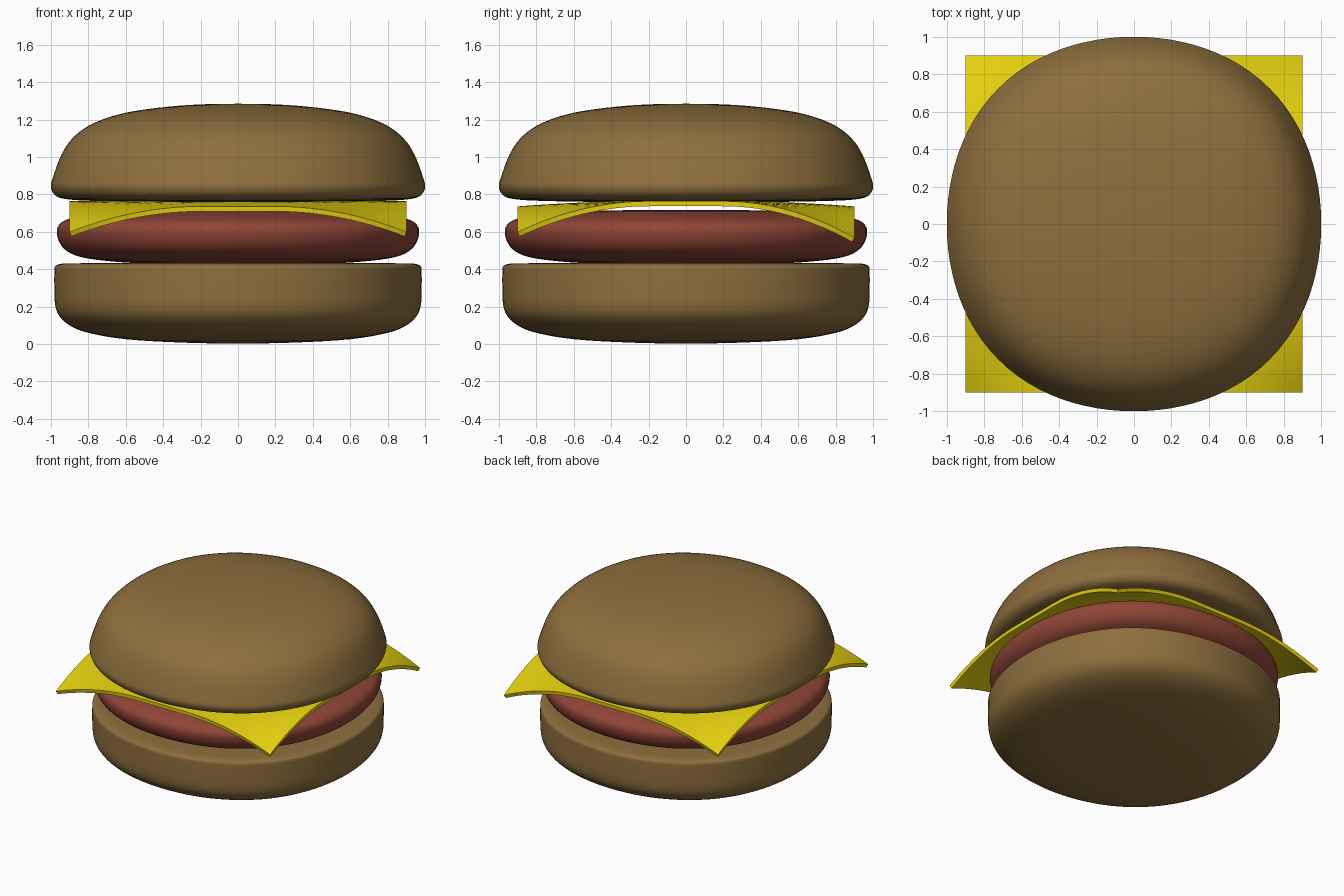
import bpy, bmesh, math
from mathutils import Vector

if "Cube" in bpy.data.objects:
    bpy.data.objects.remove(bpy.data.objects["Cube"])


def material(name, rgb):
    m = bpy.data.materials.new(name)
    m.diffuse_color = (*rgb, 1)
    m.use_nodes = True
    m.node_tree.nodes["Principled BSDF"].inputs["Base Color"].default_value = m.diffuse_color
    return m


def finish(bm, name, mat, thickness=0):
    bmesh.ops.recalc_face_normals(bm, faces=bm.faces)
    me = bpy.data.meshes.new(name)
    bm.to_mesh(me)
    bm.free()
    ob = bpy.data.objects.new(name, me)
    bpy.context.collection.objects.link(ob)
    me.materials.append(mat)
    bpy.ops.object.select_all(action='DESELECT')
    bpy.context.view_layer.objects.active = ob
    ob.select_set(True)
    if thickness:
        solid = ob.modifiers.new("thickness", 'SOLIDIFY')
        solid.thickness = thickness
        solid.offset = -1
        bpy.ops.object.modifier_apply(modifier=solid.name)
    bpy.ops.object.shade_smooth_by_angle(angle=math.radians(40))
    return ob


def smooth_profile(pts, steps=4):
    # Catmull-Rom through the (radius, height) points
    p = [Vector(q) for q in pts]
    p = [Vector((-p[1].x, p[1].y))] + p + [Vector((-p[-2].x, p[-2].y))]
    out = []
    for a, b, c, d in zip(p, p[1:], p[2:], p[3:]):
        for i in range(steps):
            t = i / steps
            out.append(0.5 * (2 * b + (c - a) * t + (2 * a - 5 * b + 4 * c - d) * t**2
                              + (3 * b - a - 3 * c + d) * t**3))
    return out[1:]


def round_layer(name, pts, mat, squareness=0.024, n=96):
    # Lathe with a slightly squared-off outline
    bm = bmesh.new()
    rings = []
    for r, z in smooth_profile(pts):
        ring = []
        for i in range(n):
            a = math.tau * i / n
            k = r * (1 + squareness * (1 - math.cos(4 * a)) / 2)
            ring.append(bm.verts.new((k * math.cos(a), k * math.sin(a), z)))
        rings.append(ring)
    for lo, hi in zip(rings, rings[1:]):
        for i in range(n):
            j = (i + 1) % n
            bm.faces.new((lo[i], lo[j], hi[j], hi[i]))
    for ring, z in ((rings[0], pts[0][1]), (rings[-1], pts[-1][1])):
        tip = bm.verts.new((0, 0, z))
        for i in range(n):
            bm.faces.new((ring[i], ring[(i + 1) % n], tip))
    return finish(bm, name, mat)


bun = material("bun", (0.27, 0.158, 0.047))
meat = material("meat", (0.28, 0.06, 0.038))
yellow = material("cheese", (0.80, 0.64, 0.005))

# Buns and patty
round_layer("bottom_bun", [(0, 0.003), (0.3, 0.008), (0.6, 0.026), (0.8, 0.06), (0.9, 0.1),
                           (0.955, 0.15), (0.978, 0.21), (0.982, 0.3), (0.982, 0.38),
                           (0.978, 0.415), (0.95, 0.428), (0.88, 0.432), (0.5, 0.432),
                           (0, 0.432)], bun)
round_layer("patty", [(0, 0.43), (0.4, 0.431), (0.6, 0.436), (0.8, 0.457), (0.9, 0.488),
                      (0.95, 0.535), (0.969, 0.6), (0.95, 0.645), (0.9, 0.67),
                      (0.8, 0.692), (0.6, 0.71), (0.3, 0.716), (0, 0.718)], meat)
round_layer("top_bun", [(0, 0.758), (0.4, 0.759), (0.75, 0.765), (0.9, 0.773), (0.97, 0.79),
                        (1.0, 0.835), (0.99, 0.89), (0.945, 1.01), (0.885, 1.1),
                        (0.79, 1.172), (0.65, 1.225), (0.48, 1.257), (0.25, 1.279),
                        (0, 1.285)], bun)


# Drooping cheese slice
def cheese_height(x, y):
    def bend(v):
        return max(0, (abs(v) - 0.2) / 0.7) ** 2
    corner = 0.165 + (0.03 if x > 0 and y > 0 else 0)
    edge = 0.028 * bend(y) * (1 - bend(x))
    return 0.764 - edge - corner * bend(x) * bend(y)


bm = bmesh.new()
bmesh.ops.create_grid(bm, x_segments=32, y_segments=32, size=0.9)
for v in bm.verts:
    v.co.z = cheese_height(v.co.x, v.co.y)
finish(bm, "cheese_slice", yellow, thickness=0.027)
